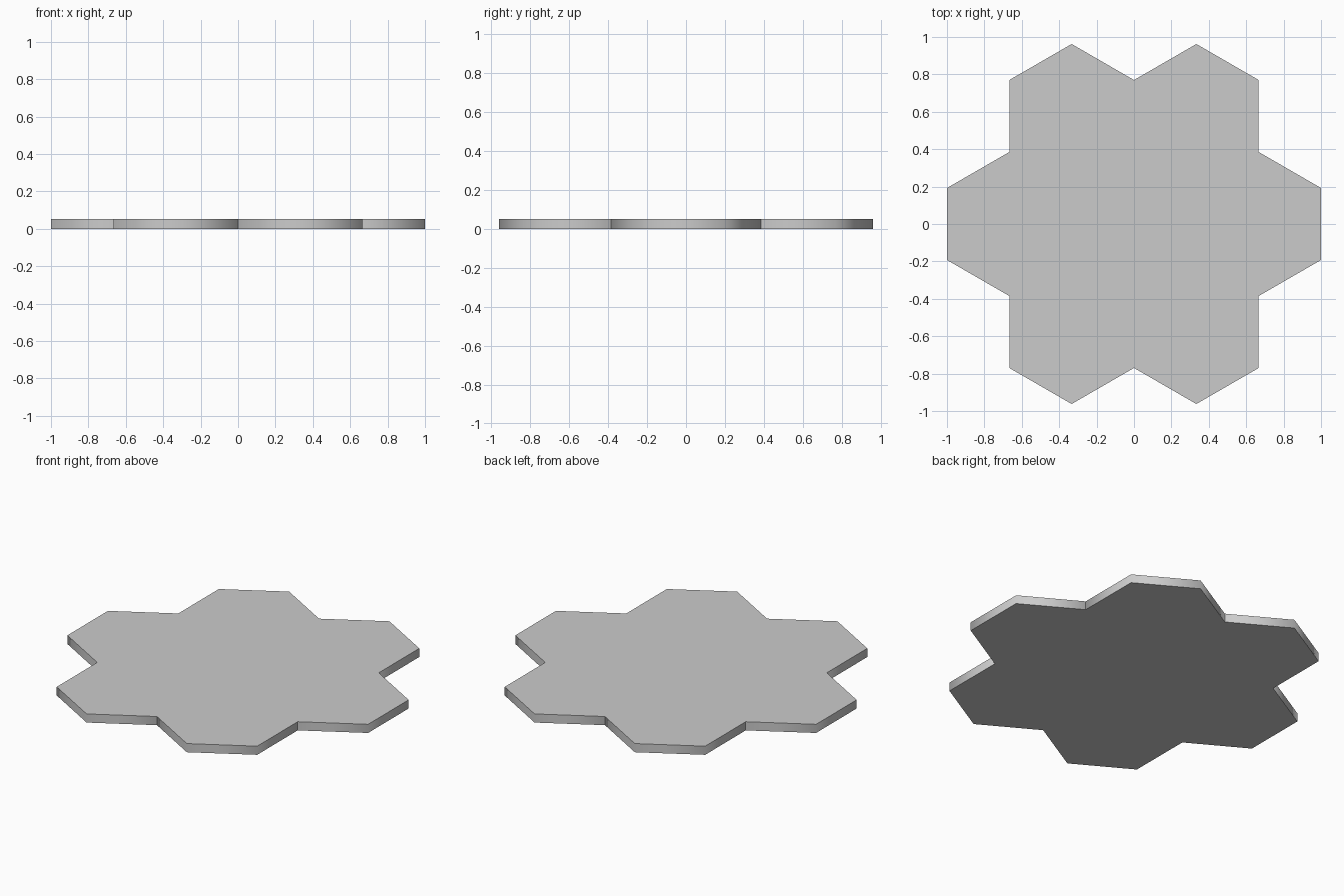
import bpy
from math import radians, sqrt, cos, sin

if "Cube" in bpy.data.objects:
    bpy.data.objects.remove(bpy.data.objects["Cube"])

APOTHEM = 1 / 3
RADIUS = APOTHEM * 2 / sqrt(3)
HEIGHT = 0.052


def hex_tile(name, x, y):
    # Pointed-top hexagonal slab with softly shaded side walls
    bpy.ops.mesh.primitive_cylinder_add(
        vertices=6, radius=RADIUS, depth=HEIGHT, location=(x, y, HEIGHT / 2))
    tile = bpy.context.object
    tile.name = name
    bpy.ops.object.shade_smooth_by_angle(angle=radians(70))


# Middle tile and the ring of six around it
hex_tile("centre_tile", 0, 0)
for i in range(6):
    a = radians(60 * i)
    hex_tile(f"outer_tile_{i + 1}", 2 * APOTHEM * cos(a), 2 * APOTHEM * sin(a))
